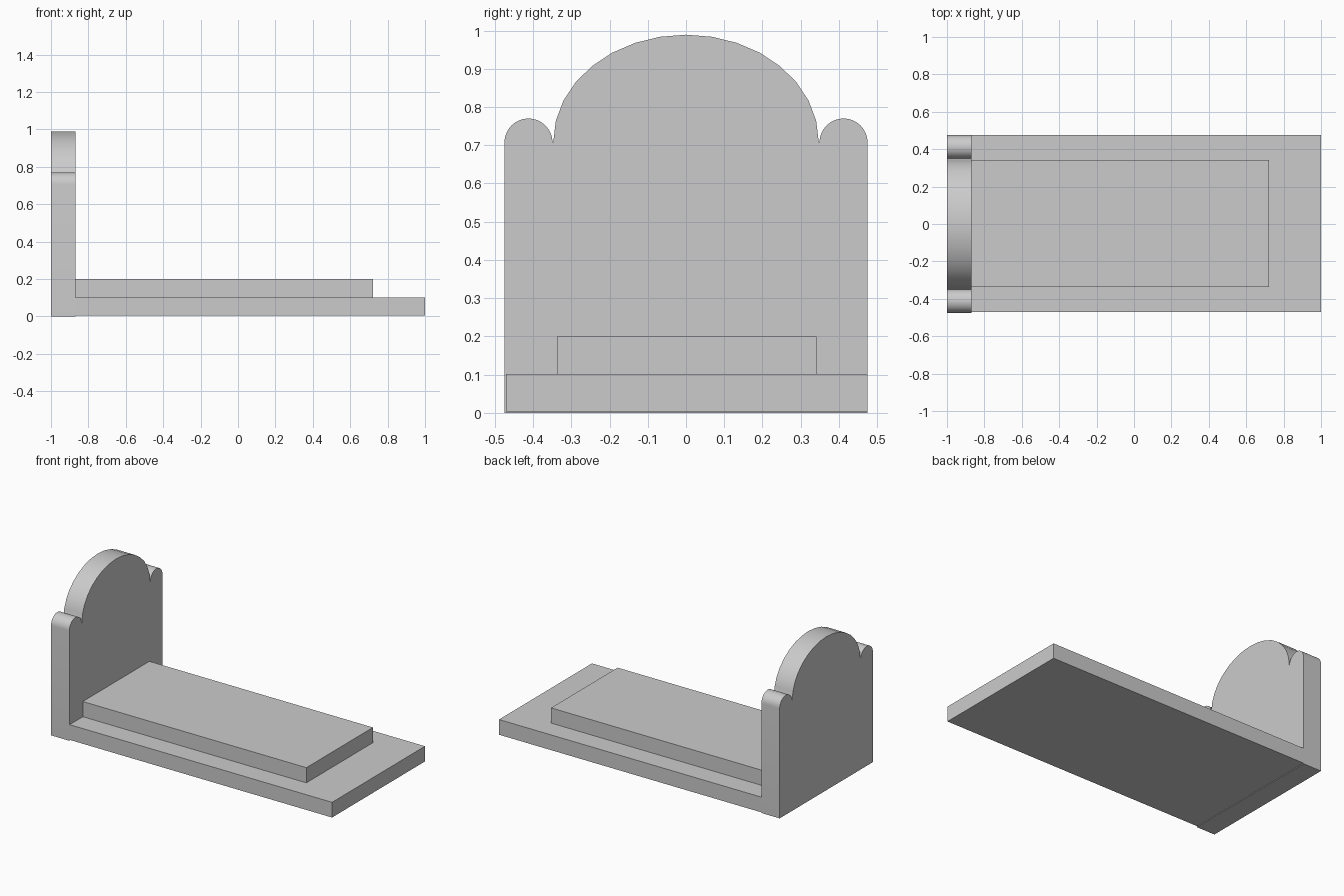
import bpy, bmesh
from math import sin, cos, pi

if "Cube" in bpy.data.objects:
    bpy.data.objects.remove(bpy.data.objects["Cube"])


def make_object(name, bm):
    bmesh.ops.recalc_face_normals(bm, faces=bm.faces)
    mesh = bpy.data.meshes.new(name)
    bm.to_mesh(mesh)
    bm.free()
    obj = bpy.data.objects.new(name, mesh)
    bpy.context.collection.objects.link(obj)
    return obj


def slab(name, lo, hi):
    bm = bmesh.new()
    bmesh.ops.create_cube(bm, size=1)
    for v in bm.verts:
        v.co = [a if c < 0 else b for c, a, b in zip(v.co, lo, hi)]
    return make_object(name, bm)


def arc(cy, cz, ry, rz, steps):
    """Half ellipse running from +y over the top to -y."""
    return [(cy + ry * cos(pi * i / steps), cz + rz * sin(pi * i / steps))
            for i in range(steps + 1)]


# Headstone: large central arch with a small rounded shoulder on each side
profile = [(-0.475, 0), (0.475, 0)]
profile += arc(0.412, 0.707, 0.063, 0.063, 16)
profile += arc(0, 0.71, 0.347, 0.279, 16)
profile += arc(-0.412, 0.707, 0.063, 0.063, 16)
bm = bmesh.new()
face = bm.faces.new([bm.verts.new((-1, y, z)) for y, z in profile])
ext = bmesh.ops.extrude_face_region(bm, geom=[face], use_keep_orig=True)
moved = [g for g in ext["geom"] if isinstance(g, bmesh.types.BMVert)]
bmesh.ops.translate(bm, verts=moved, vec=(0.13, 0, 0))
headstone = make_object("headstone", bm)
bpy.context.view_layer.objects.active = headstone
headstone.select_set(True)
bpy.ops.object.shade_smooth_by_angle(angle=0.6)

# Stepped grave slabs in front of the headstone
slab("base_slab", (-0.87, -0.471, 0.004), (1, 0.475, 0.102))
slab("upper_slab", (-0.87, -0.337, 0.102), (0.723, 0.341, 0.2))
